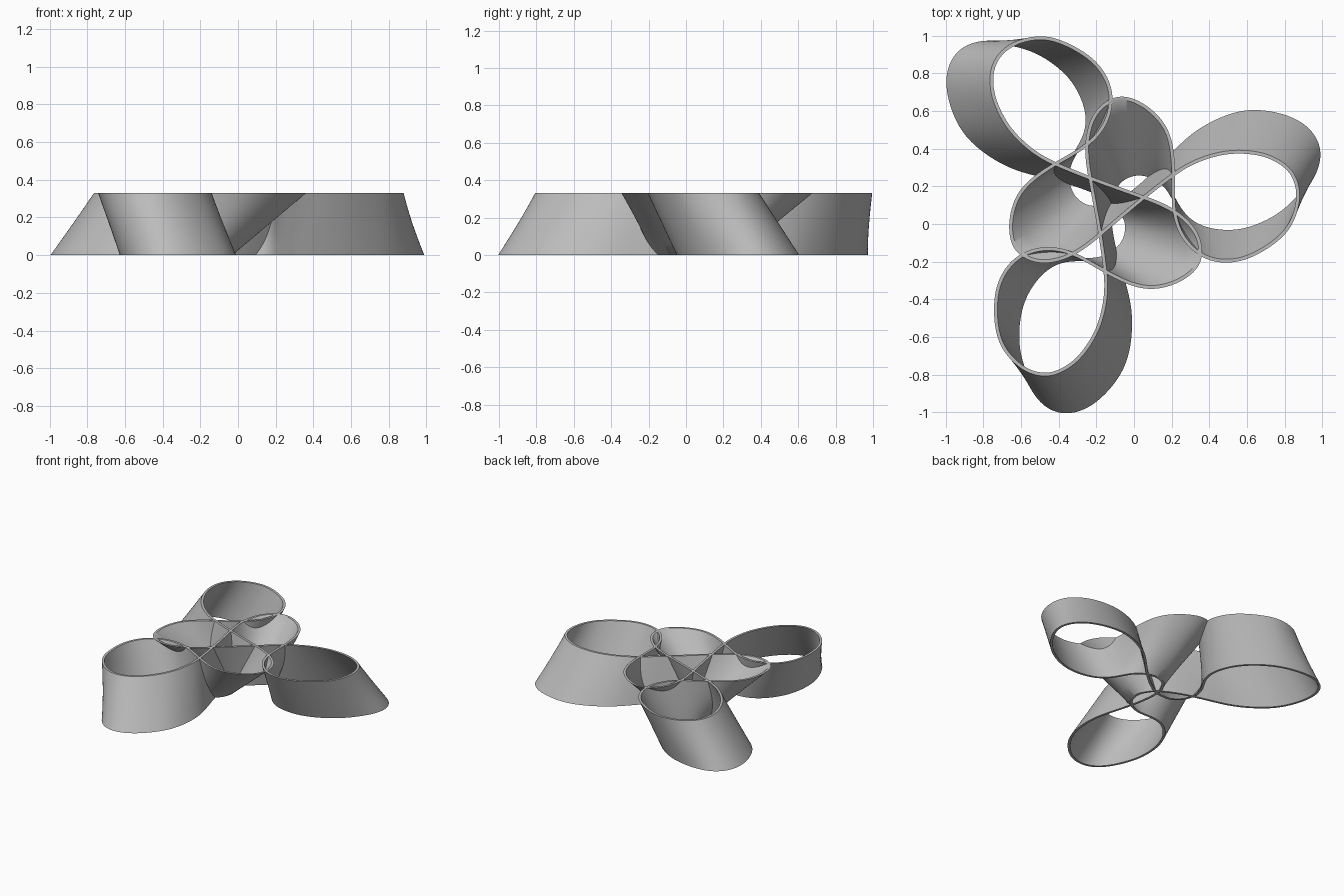
import bpy
import bmesh
import math
from mathutils import Vector, Matrix

HEIGHT = 0.33
HALF_WALL = 0.009
CENTRE = Vector((-0.12, 0.11))
STEPS = 8      # samples between neighbouring control points
RINGS = 6      # rows up the wall

# One third of the looping band: (top x, top y, bottom x, bottom y)
third = [
    (-.085, -.02, -.015, -.005), (-.115, .14, .005, .05),
    (-.135, .28, .025, .09), (-.12, .40, .045, .118),
    (-.075, .50, .07, .136), (.02, .565, .105, .152),
    (.11, .555, .14, .158), (.20, .505, .18, .155),
    (.284, .418, .22, .142), (.325, .30, .26, .12),
    (.333, .13, .31, .07), (.33, -.04, .345, 0),
    (.375, -.18, .40, -.08), (.475, -.28, .48, -.13),
    (.59, -.312, .58, -.152), (.70, -.30, .69, -.15),
    (.80, -.254, .80, -.115), (.90, -.185, .91, -.055),
    (.968, -.10, 1.0, .03), (1.006, .04, 1.085, .15),
    (.975, .15, 1.115, .26), (.918, .21, 1.085, .36),
    (.82, .262, .985, .45), (.688, .277, .80, .495),
    (.59, .268, .66, .48), (.498, .243, .53, .425),
    (.41, .205, .42, .355), (.332, .155, .32, .255),
    (.19, .045, .16, .09),
]


def closed_path(points):
    """Repeat a third around the centre and draw a smooth loop through it."""
    knots = []
    for turn in range(3):
        spin = Matrix.Rotation(math.radians(120 * turn), 2)
        knots += [spin @ Vector(p) for p in points]
    count = len(knots)
    path = []
    for i in range(count):
        a, b, c, d = (knots[(i + k) % count] for k in (-1, 0, 1, 2))
        for s in range(STEPS):
            t = s / STEPS
            path.append(0.5 * (2 * b + (c - a) * t
                               + (2 * a - 5 * b + 4 * c - d) * t ** 2
                               + (3 * b - a - 3 * c + d) * t ** 3))
    # Even out small ripples
    for _ in range(30):
        path = [(path[i - 1] + 2 * p + path[(i + 1) % len(path)]) / 4
                for i, p in enumerate(path)]
    return [p * 0.993 + CENTRE for p in path]


def wall_sides(path):
    """Left and right edges of the wall along a path."""
    sides = []
    for i, p in enumerate(path):
        tangent = (path[(i + 1) % len(path)] - path[i - 1]).normalized()
        normal = Vector((-tangent.y, tangent.x)) * HALF_WALL
        sides.append((p + normal, p - normal))
    return sides


def build_band():
    top = wall_sides(closed_path([p[:2] for p in third]))
    bottom = wall_sides(closed_path([p[2:] for p in third]))
    bm = bmesh.new()
    sections = []
    for upper, lower in zip(top, bottom):
        left, right = [], []
        for r in range(RINGS + 1):
            f = r / RINGS
            for side, column in enumerate((left, right)):
                xy = lower[side].lerp(upper[side], f)
                column.append(bm.verts.new((xy.x, xy.y, HEIGHT * f)))
        # Closed outline: up the right face, down the left face
        sections.append(right + left[::-1])
    for i, section in enumerate(sections):
        following = sections[(i + 1) % len(sections)]
        for j in range(len(section)):
            k = (j + 1) % len(section)
            bm.faces.new((section[j], following[j], following[k], section[k]))
    bmesh.ops.recalc_face_normals(bm, faces=bm.faces)
    mesh = bpy.data.meshes.new("looping_band")
    bm.to_mesh(mesh)
    bm.free()
    band = bpy.data.objects.new("looping_band", mesh)
    bpy.context.collection.objects.link(band)
    return band


def flat_colour(name, colour):
    material = bpy.data.materials.new(name)
    material.use_nodes = True
    material.diffuse_color = colour
    material.node_tree.nodes["Principled BSDF"].inputs["Base Color"].default_value = colour
    return material


default_cube = bpy.data.objects.get("Cube")
if default_cube:
    bpy.data.objects.remove(default_cube, do_unlink=True)

# Looping band
band = build_band()
band.data.materials.append(flat_colour("mid_grey", (0.5, 0.5, 0.5, 1.0)))
bpy.ops.object.select_all(action="DESELECT")
band.select_set(True)
bpy.context.view_layer.objects.active = band
bpy.ops.object.shade_smooth_by_angle(angle=math.radians(40))
